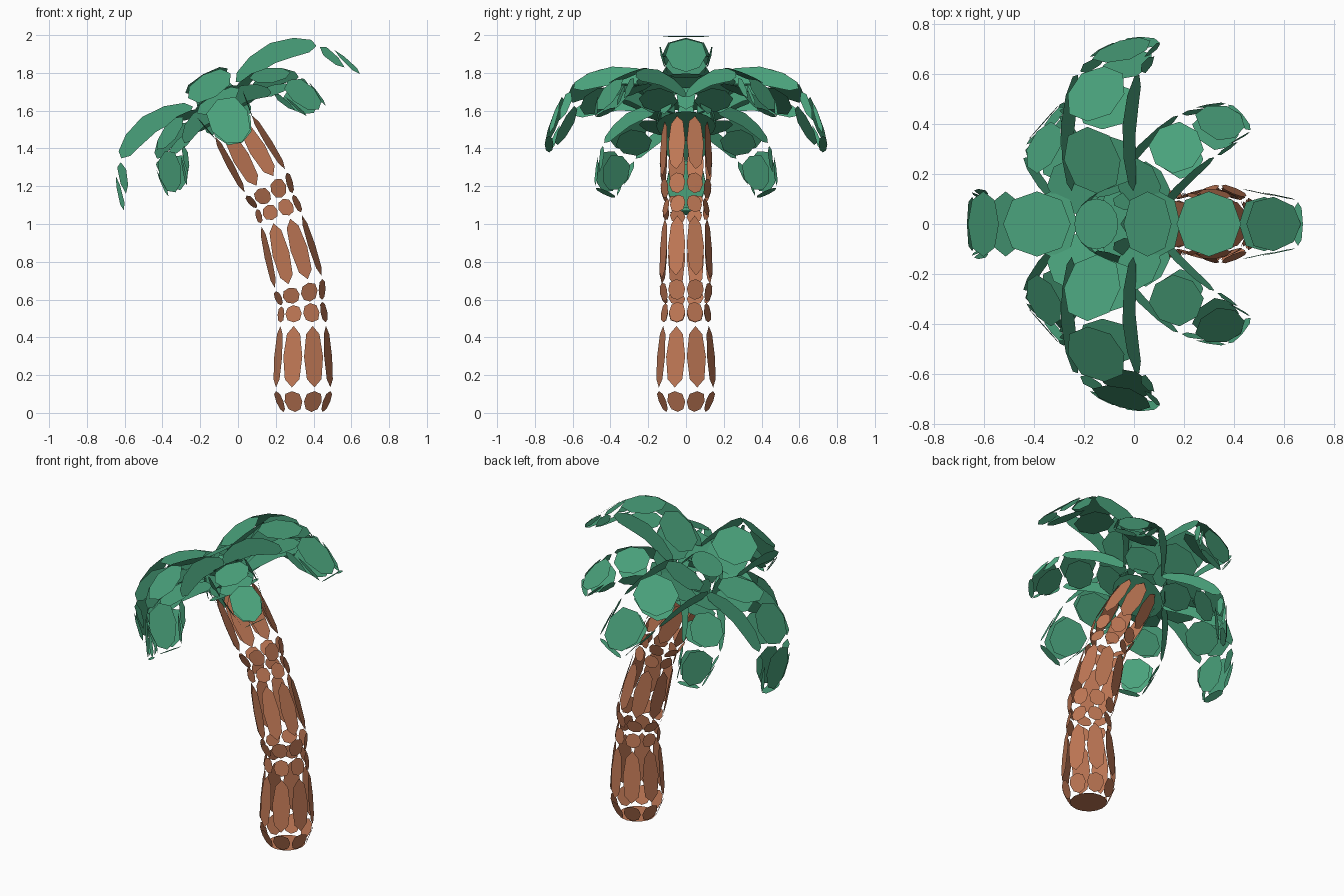
import bpy, bmesh, math
from mathutils import Vector, Matrix

if "Cube" in bpy.data.objects:
    bpy.data.objects.remove(bpy.data.objects["Cube"])


def material(name, rgb):
    m = bpy.data.materials.new(name)
    m.diffuse_color = (*rgb, 1)
    m.use_nodes = True
    m.node_tree.nodes["Principled BSDF"].inputs["Base Color"].default_value = m.diffuse_color
    return m


GREEN = material("leaf green", (0.068, 0.36, 0.20))
BROWN = material("bark brown", (0.53, 0.19, 0.093))


def build(name, points, faces, mat, matrix=Matrix()):
    """Welded shell -> loose faces -> one subdivision, giving rounded separate plates."""
    bm = bmesh.new()
    verts = [bm.verts.new(matrix @ Vector(p)) for p in points]
    for f in faces:
        bm.faces.new([verts[i] for i in f])
    bmesh.ops.recalc_face_normals(bm, faces=bm.faces[:])
    bmesh.ops.split_edges(bm, edges=bm.edges[:])
    me = bpy.data.meshes.new(name)
    bm.to_mesh(me)
    bm.free()
    me.materials.append(mat)
    ob = bpy.data.objects.new(name, me)
    bpy.context.collection.objects.link(ob)
    sub = ob.modifiers.new("plates", 'SUBSURF')
    sub.levels = sub.render_levels = 1
    sub.use_limit_surface = True
    sub.boundary_smooth = 'ALL'
    return ob


def ring_faces(rings, n=8):
    return [(a * n + i, a * n + (i + 1) % n, a * n + n + (i + 1) % n, a * n + n + i)
            for a in range(rings - 1) for i in range(n)]


# Trunk: octagonal rings (centre x, centre z, lean in degrees, radius)
RINGS = [(.345, 0, 0, .12), (.345, .12, 0, .17), (.345, .475, 0, .14),
         (.337, .58, 7, .127), (.322, .68, 15, .15), (.228, 1.03, 15, .13),
         (.195, 1.12, 22, .12), (.15, 1.215, 30, .145), (-.03, 1.53, 30, .132)]
pts = []
for x, z, lean, r in RINGS:
    t = math.radians(lean)
    for i in range(8):
        a = i * math.pi / 4
        pts.append((x + r * math.cos(a) * math.cos(t), r * math.sin(a),
                    z + r * math.cos(a) * math.sin(t)))
build("trunk", pts, ring_faces(len(RINGS)) + [tuple(range(8))], BROWN)

# Crown frame, leaning with the top of the trunk
CROWN = Matrix.Translation((.017, 0, 1.44)) @ Matrix.Rotation(math.radians(-30), 4, 'Y')

# Crown hub: closed tapered octagon
pts = [(r * math.cos((i + .5) * math.pi / 4), r * math.sin((i + .5) * math.pi / 4), h)
       for r, h in ((.175, .09), (.112, .335)) for i in range(8)]
build("crown_hub", pts, ring_faces(2) + [tuple(range(8)), tuple(range(8, 16))], GREEN, CROWN)

# Frond profile: (reach, height, half width) along the top and the underside
TOP = [(.11, .325, .142), (.40, .41, .142), (.64, .264, .142), (.75, -.02, .095)]
UNDER = [(.13, .24, .142), (.37, .29, .142), (.57, .20, .142), (.70, -.02, .095)]
# vertices: 0-3 top, 4-7 underside, +8 for the other side
pts = [(r, s * w, h) for s in (-1, 1) for r, h, w in TOP + UNDER]
faces = []
for k in (0, 1, 2, 4, 5, 6):
    faces.append((k, k + 1, k + 9, k + 8))
for o in (0, 8):
    faces += [tuple(o + k for k in (0, 1, 2, 6, 5, 4)),
              (o + 2, o + 6, o + 7), (o + 2, o + 7, o + 3)]
faces.append((3, 7, 15, 11))

# Four long fronds with four shorter, lower ones between
for i in range(8):
    turn = Matrix.Rotation(i * math.pi / 4, 4, 'Z')
    short = i % 2
    size = Matrix.Translation((0, 0, -.055 * short)) @ Matrix.Scale(.83 if short else 1, 4)
    build(("short_frond_" if short else "long_frond_") + str(i // 2 + 1),
          pts, faces, GREEN, CROWN @ turn @ size)
